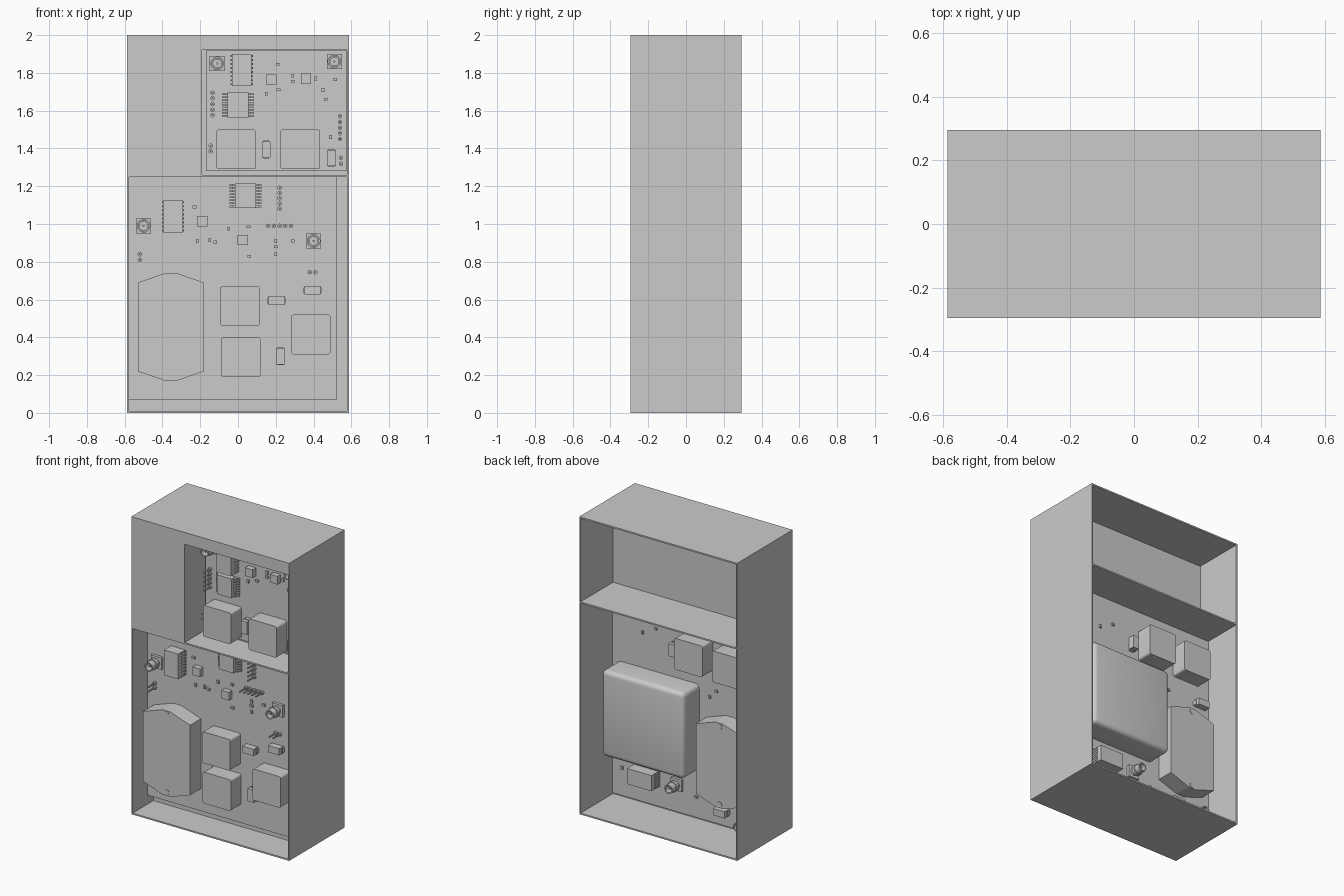
import bpy, bmesh, math
from mathutils import Matrix, Vector

if "Cube" in bpy.data.objects:
    bpy.data.objects.remove(bpy.data.objects["Cube"])


def finish(name, bm, smooth=False):
    bmesh.ops.recalc_face_normals(bm, faces=bm.faces)
    me = bpy.data.meshes.new(name)
    bm.to_mesh(me)
    bm.free()
    ob = bpy.data.objects.new(name, me)
    bpy.context.collection.objects.link(ob)
    if smooth:
        bpy.ops.object.select_all(action='DESELECT')
        ob.select_set(True)
        bpy.context.view_layer.objects.active = ob
        bpy.ops.object.shade_smooth_by_angle(angle=math.radians(35))
    return ob


def add_box(bm, x0, x1, y0, y1, z0, z1):
    m = Matrix.Translation(((x0 + x1) / 2, (y0 + y1) / 2, (z0 + z1) / 2))
    m = m @ Matrix.Diagonal((abs(x1 - x0), abs(y1 - y0), abs(z1 - z0), 1))
    return bmesh.ops.create_cube(bm, size=1, matrix=m)['verts']


def box(name, *b):
    bm = bmesh.new()
    add_box(bm, *b)
    return finish(name, bm)


class Board:
    """Places parts on a board face at depth y; side -1 faces front, +1 faces back."""

    def __init__(self, name, y, side, x0, x1, z0, z1):
        self.n, self.y, self.s = name, y, side
        box(name, x0, x1, y, y - side * 0.018, z0, z1)

    def blk(self, bm, x, z, w, h, d0, d1):
        return add_box(bm, x - w / 2, x + w / 2, self.y + self.s * d0,
                       self.y + self.s * d1, z - h / 2, z + h / 2)

    def revolve(self, bm, x, z, profile, seg=24):
        rings = [[bm.verts.new((x + r * math.cos(2 * math.pi * i / seg), self.y + self.s * d,
                                z + r * math.sin(2 * math.pi * i / seg))) for i in range(seg)]
                 for r, d in profile]
        for a, b in zip(rings, rings[1:]):
            for i in range(seg):
                j = (i + 1) % seg
                bm.faces.new((a[i], a[j], b[j], b[i]))
        bm.faces.new(rings[0])
        bm.faces.new(rings[-1])

    def chip(self, name, x, z, w, h, d):
        bm = bmesh.new()
        self.blk(bm, x, z, w, h, 0, d)
        finish(name, bm)

    def rounded(self, name, x, z, w, h, d, r, front=False):
        bm = bmesh.new()
        self.blk(bm, x, z, w, h, 0, d)
        top = self.y + self.s * d
        edges = []
        for e in bm.edges:
            a, b = e.verts
            if abs(a.co.y - b.co.y) > 1e-4 or (front and abs(a.co.y - top) < 1e-4):
                edges.append(e)
        bmesh.ops.bevel(bm, geom=edges, offset=r, segments=4, profile=0.5, affect='EDGES')
        finish(name, bm, True)

    def inductor(self, x, z):
        self.rounded('inductor', x, z, 0.21, 0.21, 0.11, 0.014)

    def leaded_ic(self, name, x, z, w, h, d, n, lead):
        bm = bmesh.new()
        self.blk(bm, x, z, w, h, 0.006, d)
        for i in range(n):
            pz = z + h * 0.88 * (i / (n - 1) - 0.5)
            for s in (-1, 1):
                self.blk(bm, x + s * (w / 2 + lead / 2), pz, lead, 0.009, 0, 0.01)
                self.blk(bm, x + s * (w / 2 + lead * 0.25), pz, lead * 0.5, 0.009, 0.01, d * 0.6)
        finish(name, bm)

    def coax(self, x, z):
        bm = bmesh.new()
        self.blk(bm, x, z, 0.08, 0.08, 0, 0.018)
        self.revolve(bm, x, z, [(.025, .018), (.025, .04), (.036, .04), (.036, .06), (.03, .06),
                                (.03, .1), (.022, .1), (.022, .03)])
        self.revolve(bm, x, z, [(.006, .02), (.006, .085)], 10)
        finish('coax_connector', bm, True)

    def diode(self, x, z, upright=True):
        bm = bmesh.new()
        w, h = (0.045, 0.085) if upright else (0.085, 0.045)
        self.blk(bm, x, z, w, h, 0.006, 0.05)
        if upright:
            self.blk(bm, x, z, 0.03, 0.095, 0, 0.025)
        else:
            self.blk(bm, x, z, 0.095, 0.03, 0, 0.025)
        finish('diode', bm)

    def header(self, x, z, n, dx, dz):
        bm = bmesh.new()
        for i in range(n):
            px, pz = x + i * dx, z + i * dz
            self.revolve(bm, px, pz, [(.012, 0), (.012, .016)], 8)
            self.blk(bm, px, pz, .008, .008, .016, .075)
        finish('pin_header', bm)

    def hex_cover(self, x, z):
        bm = bmesh.new()
        pts = [(-.175, -.235), (-.03, -.285), (.03, -.285), (.175, -.235),
               (.175, .235), (.03, .285), (-.03, .285), (-.175, .235)]
        f = bm.faces.new([bm.verts.new((x + a, self.y, z + b)) for a, b in pts])
        ext = bmesh.ops.extrude_face_region(bm, geom=[f])['geom']
        bmesh.ops.translate(bm, vec=Vector((0, self.s * .115, 0)),
                            verts=[v for v in ext if isinstance(v, bmesh.types.BMVert)])
        bm.faces.new([v for v in f.verts]) if not f.is_valid else None
        for dz in (-.262, .262):
            self.revolve(bm, x, z + dz, [(.02, .11), (.02, .118)], 20)
        finish('hexagonal_cover', bm)

    def passives(self, pts):
        bm = bmesh.new()
        for i, (x, z) in enumerate(pts):
            w, h = ((.02, .014), (.014, .02))[i % 2]
            self.blk(bm, x, z, w, h, 0, .012)
        finish('small_passives', bm)


# Case: thin outer walls, dividing plate, shelves and the front panel around the upper window
X, Y, T = 0.587, 0.295, 0.01
for s, n in ((-1, 'left'), (1, 'right')):
    box(n + '_wall', s * X, s * (X - T), -Y, Y, 0, 2)
box('floor', -X, X, -Y, Y, 0, T)
box('roof', -X, X, -Y, Y, 2 - T, 2)
box('dividing_plate', -X, X, -0.075, -0.05, 0, 2)
box('front_shelf', -X, X, -Y, -0.06, 1.25, 1.26)
box('back_shelf', -X, X, -0.06, Y, 1.42, 1.43)
box('front_panel', -X, -0.19, -Y, -Y + T, 1.25, 2)
box('front_top_strip', -0.19, X, -Y, -Y + T, 1.92, 2)
box('window_side', -0.20, -0.19, -Y, -0.06, 1.25, 1.93)
box('window_top', -0.19, X, -Y, -0.06, 1.92, 1.93)

# Upper front board
u = Board('upper_front_board', -0.10, -1, -0.17, 0.575, 1.28, 1.918)
for p in ((-.11, 1.85), (.51, 1.86)):
    u.coax(*p)
for p in ((-.01, 1.395), (.33, 1.395)):
    u.inductor(*p)
u.leaded_ic('tall_module', .02, 1.815, .105, .17, .08, 8, .006)
u.leaded_ic('leaded_chip', 0, 1.63, .11, .13, .045, 8, .03)
u.diode(.15, 1.395)
u.diode(.495, 1.35)
for p in ((.175, 1.765), (.36, 1.77)):
    u.chip('square_chip', *p, .055, .055, .035)
u.header(-.135, 1.575, 5, 0, .03)
u.header(.54, 1.45, 5, 0, .03)
u.header(-.145, 1.385, 2, 0, .03)
u.header(.545, 1.32, 2, 0, .03)
u.passives([(.21, 1.845), (.29, 1.785), (.29, 1.755), (.41, 1.77), (.515, 1.765), (.15, 1.69),
            (.215, 1.71), (.45, 1.71), (.465, 1.66), (.49, 1.46)])

# Lower front board
f = Board('lower_front_board', -0.137, -1, -0.577, 0.525, 0.07, 1.248)
f.hex_cover(-.355, .455)
for p in ((.01, .565), (.015, .295), (.385, .415)):
    f.inductor(*p)
for p in ((-.5, .99), (.4, .91)):
    f.coax(*p)
f.leaded_ic('tall_module', -.345, 1.04, .105, .17, .08, 8, .006)
f.leaded_ic('leaded_chip', .04, 1.15, .11, .13, .045, 8, .03)
f.diode(.205, .595, False)
f.diode(.395, .65, False)
f.diode(.225, .3)
for p in ((-.19, 1.015), (.025, .915)):
    f.chip('square_chip', *p, .055, .055, .035)
f.header(.22, 1.08, 5, 0, .028)
f.header(.16, .99, 5, .03, 0)
f.header(-.52, .81, 2, 0, .03)
f.header(.38, .745, 2, .03, 0)
f.passives([(-.23, 1.09), (-.05, .975), (.055, .985), (-.215, .91), (-.12, .905), (-.15, .915),
            (.06, .83), (.2, .91), (.2, .88), (.2, .84), (.29, .91)])

# Lower back board, facing the rear opening
b = Board('lower_back_board', 0.03, 1, -0.577, 0.525, 0.06, 1.418)
b.rounded('large_transformer', .185, .67, .61, .58, .17, .03, True)
b.hex_cover(-.35, .52)
for p in ((-.115, 1.18), (-.395, 1.17)):
    b.inductor(*p)
b.leaded_ic('tall_module', .27, .245, .18, .105, .08, 8, .006)
b.coax(.04, .25)
b.coax(-.47, .13)
b.diode(.05, 1.16)
b.diode(-.5, .93, False)
b.diode(-.3, .16, False)
b.passives([(.2, 1.25), (.3, 1.2), (-.25, .95), (-.2, .9), (-.1, .2), (.45, .25)])
